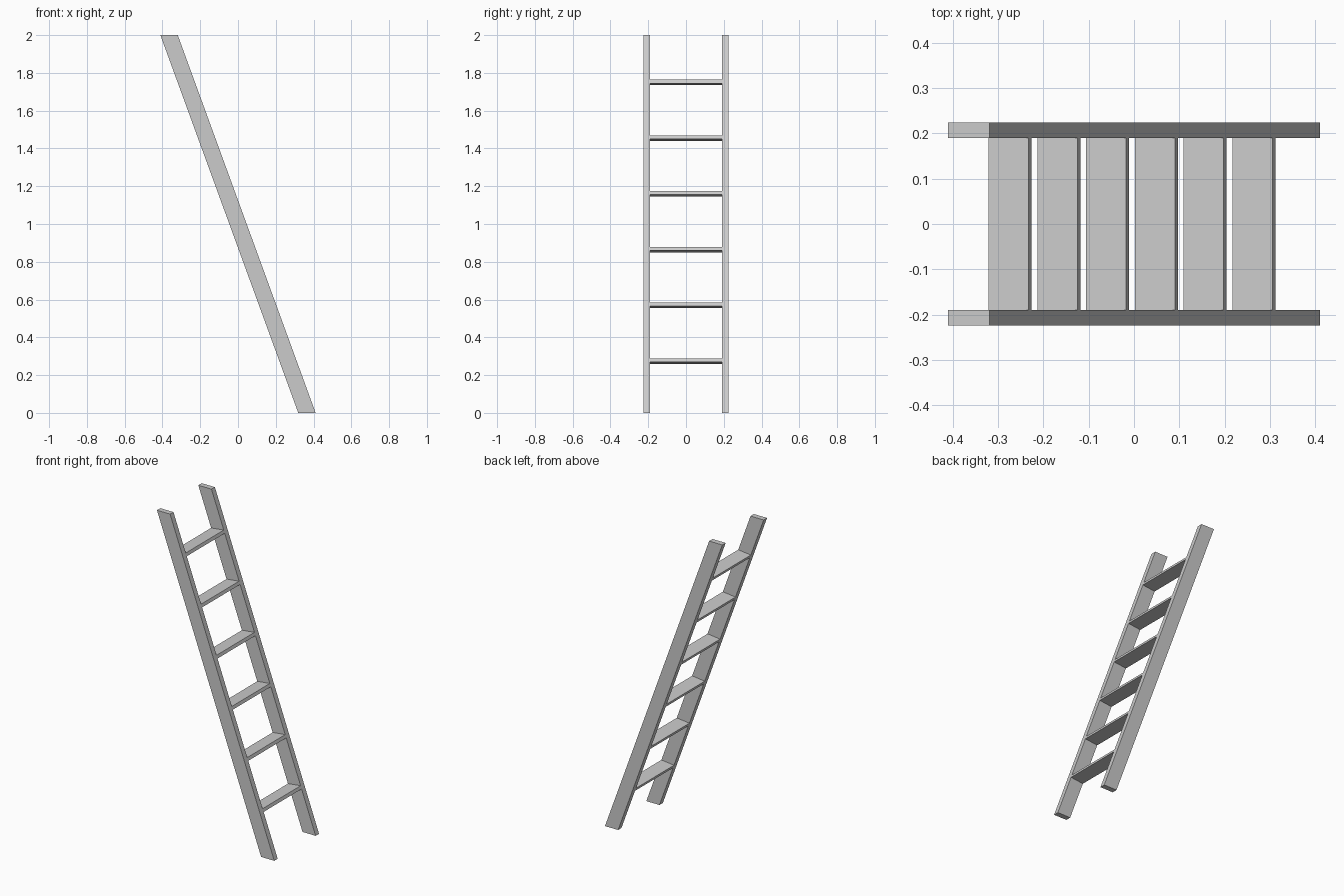
import bpy
import bmesh

cube = bpy.data.objects.get("Cube")
if cube:
    bpy.data.objects.remove(cube, do_unlink=True)

# Single plain grey
grey = bpy.data.materials.new("plain_grey")
grey.use_nodes = True
colour = (0.6, 0.6, 0.6, 1)
grey.diffuse_color = colour
grey.node_tree.nodes["Principled BSDF"].inputs["Base Color"].default_value = colour

SLOPE = 0.365       # sideways lean per unit of height
HALF_WIDTH = 0.046  # half the rail width, measured level
INNER, OUTER = 0.19, 0.224


def lean(z, side):
    """x of the rail edge at height z; side is -1 for back, 1 for tread front."""
    return SLOPE * (1 - z) + side * HALF_WIDTH


def prism(name, profile, y0, y1):
    """Extrude an x-z profile along y."""
    bm = bmesh.new()
    face = bm.faces.new([bm.verts.new((x, y0, z)) for x, z in profile])
    ext = bmesh.ops.extrude_face_region(bm, geom=[face])
    verts = [v for v in ext["geom"] if isinstance(v, bmesh.types.BMVert)]
    bmesh.ops.translate(bm, verts=verts, vec=(0, y1 - y0, 0))
    bmesh.ops.recalc_face_normals(bm, faces=bm.faces)
    mesh = bpy.data.meshes.new(name)
    bm.to_mesh(mesh)
    bm.free()
    mesh.materials.append(grey)
    obj = bpy.data.objects.new(name, mesh)
    bpy.context.collection.objects.link(obj)
    return obj


# Leaning side rails with level ends
rail = [(lean(z, s), z) for z, s in ((0, -1), (0, 1), (2, 1), (2, -1))]
prism("front_rail", rail, -OUTER, -INNER)
prism("back_rail", rail, INNER, OUTER)

# Six flat treads, flush with the rail edges and dipping slightly at the back
THICK, DIP = 0.019, 0.01
for i in range(6):
    top = 0.289 + i * 0.295
    corners = ((top - DIP - THICK, -1), (top - THICK, 1), (top, 1), (top - DIP, -1))
    prism(f"tread_{i + 1}", [(lean(z, s), z) for z, s in corners], -INNER, INNER)
